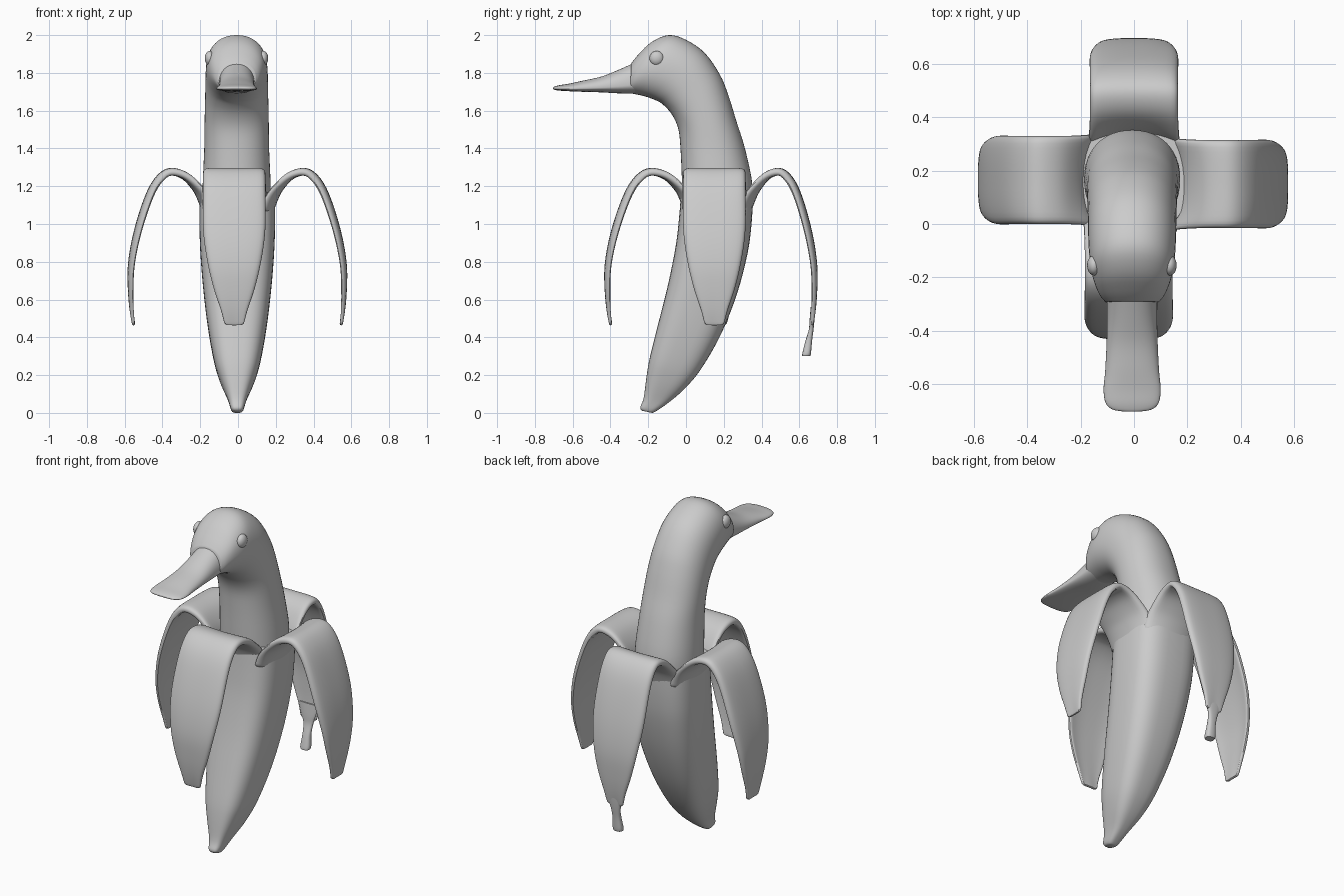
import bpy, bmesh, math
from mathutils import Vector

if "Cube" in bpy.data.objects:
    bpy.data.objects.remove(bpy.data.objects["Cube"])


def resample(rows, k=4):
    """Catmull-Rom interpolation through rows of numbers."""
    out = []
    for i in range(len(rows) - 1):
        p = [rows[max(0, min(len(rows) - 1, i + j))] for j in (-1, 0, 1, 2)]
        for s in range(k):
            t = s / k
            out.append([0.5 * (2 * b + (c - a) * t + (2 * a - 5 * b + 4 * c - d) * t * t
                               + (3 * b - a - 3 * c + d) * t ** 3) for a, b, c, d in zip(*p)])
    out.append(list(rows[-1]))
    return out


def loft(name, rings, subsurf=0):
    """Skin a list of closed rings and cap both ends."""
    bm = bmesh.new()
    loops = [[bm.verts.new(p) for p in ring] for ring in rings]
    n = len(loops[0])
    for a, b in zip(loops, loops[1:]):
        for i in range(n):
            j = (i + 1) % n
            bm.faces.new((a[i], a[j], b[j], b[i]))
    bm.faces.new(loops[0])
    bm.faces.new(loops[-1])
    bmesh.ops.recalc_face_normals(bm, faces=bm.faces)
    for f in bm.faces:
        f.smooth = True
    me = bpy.data.meshes.new(name)
    bm.to_mesh(me)
    bm.free()
    me.set_sharp_from_angle(angle=math.radians(50))
    ob = bpy.data.objects.new(name, me)
    bpy.context.collection.objects.link(ob)
    if subsurf:
        m = ob.modifiers.new("smooth", 'SUBSURF')
        m.levels = m.render_levels = subsurf
    return ob


def tube(name, rows, cx=0.0, power=2.0, mid=0.5, n=48):
    """Rows: front y, front z, back y, back z, half width."""
    rings = []
    for fy, fz, by, bz, w in resample(rows):
        f, b = Vector((cx, fy, fz)), Vector((cx, by, bz))
        c = f.lerp(b, mid)
        ring = []
        for i in range(n):
            a = 2 * math.pi * i / n
            s, q = math.sin(a), math.cos(a)
            u = math.copysign(abs(s) ** (2 / power), s)
            v = math.copysign(abs(q) ** (2 / power), q)
            ring.append(c + Vector((u * w, 0, 0)) + ((b - c) if v > 0 else (c - f)) * v)
        rings.append(ring)
    return loft(name, rings)


# Peeled flaps: distance out, height, half width, thickness, edge bend
FLAP = [(-.05, 1.06, .17, .03, .04), (-.03, 1.13, .172, .035, .04), (0, 1.2, .168, .038, .02),
        (.065, 1.275, .165, .04, 0), (.15, 1.303, .165, .04, -.01), (.22, 1.27, .165, .04, -.015),
        (.285, 1.17, .166, .036, -.02), (.35, .97, .165, .032, -.022), (.382, .79, .14, .028, -.02),
        (.382, .65, .107, .025, -.015), (.372, .54, .07, .02, -.01), (.357, .46, .05, .015, -.005)]
US = [-1, -.93, -.75, -.4, 0, .4, .75, .93, 1]


def flap(name, origin, out, reach):
    out, side = Vector(out), Vector((-out[1], out[0], 0))
    rows = resample(FLAP, 3)
    pts = [Vector((d * reach if d > 0 else d, z)) for d, z, *_ in rows]
    rings = []
    for i, (_, _, w, t, bend) in enumerate(rows):
        tan = (pts[min(i + 1, len(pts) - 1)] - pts[max(i - 1, 0)]).normalized()
        nor = Vector((-tan.y, tan.x))
        ring = []
        for face, us in ((0, US), (1, US[::-1])):
            for u in us:
                edge = 0.3 * t if abs(u) == 1 else 0
                off = bend * abs(u) ** 3 - .006 * (1 - u * u) ** 2
                off += -t + edge if face else -edge
                p = pts[i] + nor * off
                ring.append(Vector(origin) + out * p.x + side * (u * w) + Vector((0, 0, p.y)))
        rings.append(ring)
    return loft(name, rings, 1)


flap("front_peel_flap", (-.02, -.022, 0), (0, -1, 0), 1.085)
flap("back_peel_flap", (0, .357, 0), (0, 1, 0), .9)
flap("left_peel_flap", (-.203, .165, 0), (-1, 0, 0), 1.01)
flap("right_peel_flap", (.2, .15, 0), (1, 0, 0), 1.0)

# Stalk hanging from the back flap
tube("peel_stalk", [(.66, .56, .685, .56, .07), (.654, .49, .68, .49, .047),
                    (.65, .44, .675, .44, .03), (.632, .38, .668, .385, .025),
                    (.616, .315, .662, .32, .03), (.615, .3, .658, .302, .026)], power=2.6, n=24)

# Unpeeled lower banana
tube("banana_body", [(-.235, .012, -.18, .0, .022), (-.242, .03, -.16, .008, .033),
                     (-.224, .08, -.085, .06, .05), (-.208, .2, 0, .135, .09),
                     (-.19, .3, .085, .24, .122), (-.145, .48, .187, .42, .155),
                     (-.095, .68, .27, .63, .18), (-.055, .88, .325, .84, .196),
                     (-.037, 1.03, .347, 1.0, .2), (-.026, 1.17, .356, 1.16, .198)],
     cx=-.004, power=3)

# Neck and head
tube("neck_and_head", [(-.01, 1.05, .335, 1.05, .178), (-.02, 1.2, .352, 1.2, .18),
                       (-.028, 1.38, .312, 1.4, .172), (-.04, 1.5, .265, 1.55, .17),
                       (-.075, 1.58, .225, 1.68, .168), (-.125, 1.635, .18, 1.79, .166),
                       (-.165, 1.657, .1, 1.905, .165), (-.205, 1.672, 0, 1.975, .162),
                       (-.235, 1.68, -.09, 2.0, .155), (-.262, 1.686, -.18, 1.965, .14),
                       (-.285, 1.69, -.25, 1.9, .12), (-.296, 1.69, -.29, 1.85, .1)],
     cx=-.007, power=2.2)

# Bill
tube("bill", [(-.27, 1.69, -.27, 1.855, .095), (-.36, 1.692, -.36, 1.815, .094),
              (-.45, 1.697, -.45, 1.78, .096), (-.55, 1.7, -.55, 1.758, .101),
              (-.62, 1.703, -.62, 1.743, .107), (-.67, 1.706, -.67, 1.735, .1),
              (-.695, 1.71, -.695, 1.728, .075), (-.703, 1.714, -.703, 1.723, .035)],
     cx=-.007, power=2.2, mid=.3)

# Eyes
for side, label in ((-1, "left_eye"), (1, "right_eye")):
    bpy.ops.mesh.primitive_uv_sphere_add(segments=24, ring_count=16, radius=1,
                                         location=(-.008 + side * .142, -.155, 1.877))
    eye = bpy.context.object
    eye.name = label
    eye.scale = (.026, .038, .039)
    bpy.ops.object.shade_smooth()
